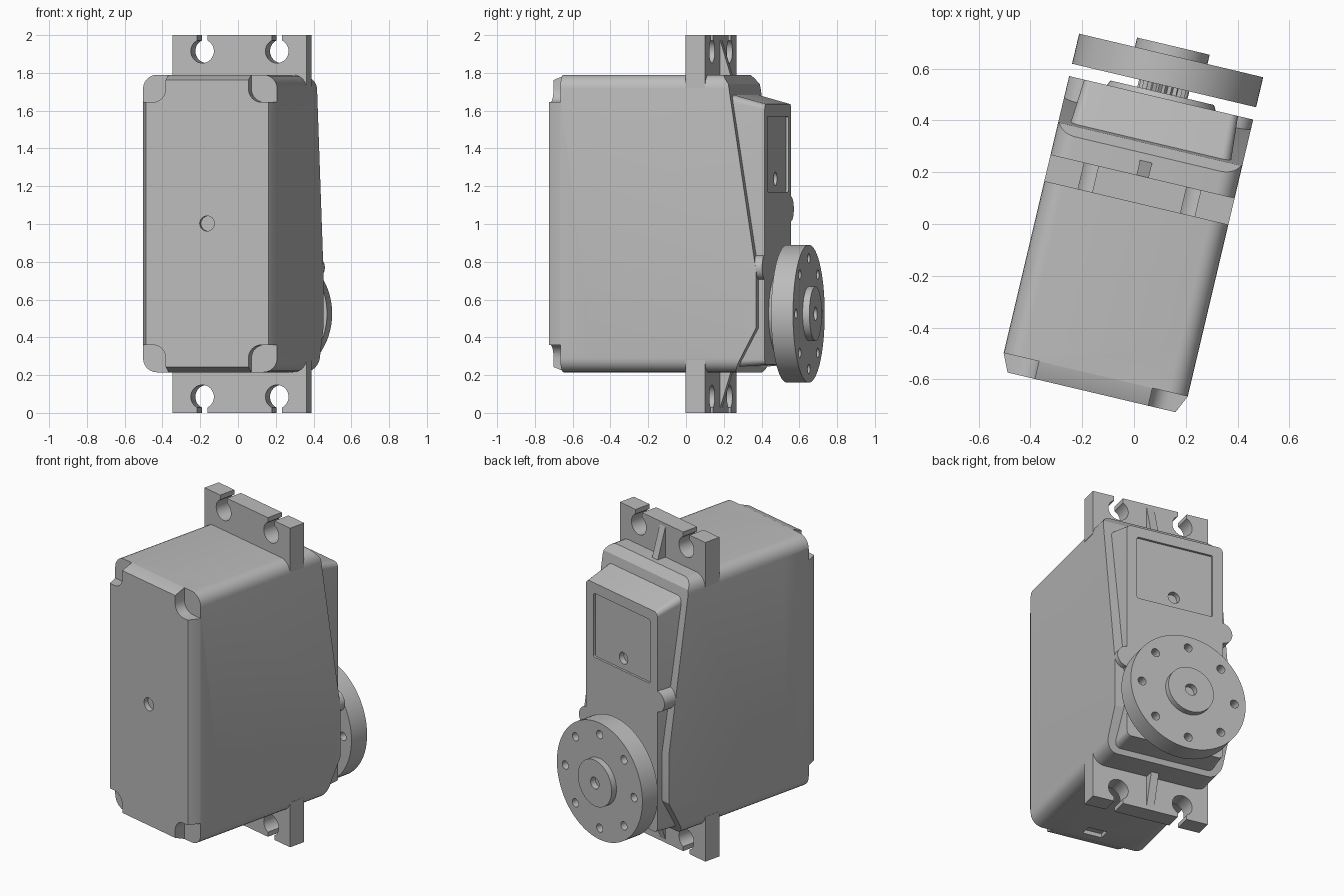
import bpy, bmesh, math
from mathutils import Matrix, Vector

cube = bpy.data.objects.get("Cube")
if cube:
    bpy.data.objects.remove(cube, do_unlink=True)

mat = bpy.data.materials.new("grey plastic")
mat.use_nodes = True
mat.diffuse_color = (0.5, 0.5, 0.5, 1)
mat.node_tree.nodes["Principled BSDF"].inputs["Base Color"].default_value = (0.5, 0.5, 0.5, 1)

CX = -0.01            # centre line of the case
W = 0.365             # half width of the case
BOT, TOP = 0.215, 1.79
MID, H = (TOP + BOT) / 2, (TOP - BOT) / 2
SHAFT_Z = 0.525
parts = []


def rect(x, z, hw, hh, r=0.0, n=6):
    """Rectangle outline, with rounded corners when r is given."""
    if r == 0:
        return [(x - hw, z - hh), (x + hw, z - hh), (x + hw, z + hh), (x - hw, z + hh)]
    pts = []
    for i, (sx, sz) in enumerate([(1, 1), (-1, 1), (-1, -1), (1, -1)]):
        for k in range(n + 1):
            a = math.pi / 2 * (i + k / n)
            pts.append((x + sx * (hw - r) + r * math.cos(a), z + sz * (hh - r) + r * math.sin(a)))
    return pts


def circle(x, z, r, n=32, tooth=0.0):
    return [(x + (r - tooth * (i % 2)) * math.cos(math.tau * i / n),
             z + (r - tooth * (i % 2)) * math.sin(math.tau * i / n)) for i in range(n)]


def prism(name, outline, y0, y1, end=None, planes=()):
    """Outline in x and z swept along y, then trimmed by planes."""
    bm = bmesh.new()
    a = [bm.verts.new((x, y0, z)) for x, z in outline]
    b = [bm.verts.new((x, y1, z)) for x, z in (end or outline)]
    bm.faces.new(a)
    bm.faces.new(b[::-1])
    for i in range(len(a)):
        j = (i + 1) % len(a)
        bm.faces.new((a[i], b[i], b[j], a[j]))
    for co, no in planes:
        bmesh.ops.bisect_plane(bm, geom=bm.verts[:] + bm.edges[:] + bm.faces[:],
                               plane_co=co, plane_no=no, clear_outer=True)
        bmesh.ops.holes_fill(bm, edges=bm.edges[:], sides=0)
    bmesh.ops.recalc_face_normals(bm, faces=bm.faces[:])
    me = bpy.data.meshes.new(name)
    bm.to_mesh(me)
    bm.free()
    me.materials.append(mat)
    ob = bpy.data.objects.new(name, me)
    bpy.context.collection.objects.link(ob)
    parts.append(ob)
    return ob


def cut(target, outline, y0, y1):
    tool = prism("cutter", outline, y0, y1)
    parts.remove(tool)
    tool.hide_render = True
    mod = target.modifiers.new("cut", "BOOLEAN")
    mod.operation, mod.solver, mod.object = "DIFFERENCE", "EXACT", tool
    bpy.context.view_layer.objects.active = target
    bpy.ops.object.modifier_apply(modifier=mod.name)
    bpy.data.objects.remove(tool, do_unlink=True)


# Main case, its back trimmed along a sloping profile
shell = rect(CX, MID, W, H, 0.075)
profile = [(0.275, 1.79), (0.314, 1.74), (0.465, 0.75), (0.465, 0.45), (0.36, 0.25)]
planes = [(Vector((0, p[0], p[1])), Vector((0, p[1] - q[1], q[0] - p[0])).normalized())
          for p, q in zip(profile, profile[1:])]
prism("main_case", shell, -0.42, 0.6, planes=planes)

# Front cover with chamfered rim, corner recesses, dimple and cable slot
planes = []
for s in (-1, 1):
    planes.append((Vector((CX + s * W, -0.60, MID)), Vector((s * 0.07, -0.032, 0)).normalized()))
    planes.append((Vector((CX, -0.60, MID + s * H)), Vector((0, -0.028, s * 0.07)).normalized()))
cover = prism("front_cover", shell, -0.67, -0.42, planes=planes)
for sx in (-1, 1):
    for sz in (-1, 1):
        cut(cover, rect(CX + sx * W, MID + sz * H, 0.14, 0.145, 0.07), -0.8, -0.60)
cut(cover, circle(CX, MID, 0.04), -0.8, -0.64)
cut(cover, rect(CX, BOT, 0.06, 0.025), -0.55, -0.48)

# Mounting tabs with open screw slots and a stiffening rib
for s, label in ((1, "upper"), (-1, "lower")):
    tab = prism(label + "_mounting_tab", rect(CX, 1 + s * 0.86, W, 0.14), 0.08, 0.187)
    for sx in (-1, 1):
        x = CX + sx * 0.203
        cut(tab, circle(x, 1 + s * 0.915, 0.063), 0, 0.3)
        cut(tab, rect(x, 1 + s * 0.97, 0.028, 0.06), 0, 0.3)
    slope = (Vector((0, 0.187, 1 + s * 0.98)), Vector((0, 0.18, s * 0.055)).normalized())
    prism(label + "_rib", rect(CX, 1 + s * 0.88, 0.024, 0.1), 0.18, 0.26, planes=[slope])

# Raised gear housing with a recessed label panel
housing = prism("gear_housing", rect(CX, 0.965, 0.32, 0.725, 0.04), 0.30, 0.498,
                end=rect(CX, 0.945, 0.305, 0.69, 0.03))
cut(housing, rect(CX, 1.37, 0.24, 0.2, 0.01), 0.484, 0.6)
cut(housing, circle(CX, 1.24, 0.036), 0.45, 0.6)

# Screw bosses on either side of the housing
for sx, z in ((1, 0.77), (-1, 1.08)):
    prism("screw_boss", circle(CX + sx * 0.30, z, 0.065), 0.30, 0.498)

# Output collar, splined shaft and round horn
prism("shaft_collar", circle(CX, SHAFT_Z, 0.22, 48), 0.49, 0.518, end=circle(CX, SHAFT_Z, 0.205, 48))
prism("splined_shaft", circle(CX, SHAFT_Z, 0.1, 50, 0.012), 0.50, 0.56)
horn = prism("horn_disc", circle(CX, SHAFT_Z, 0.365, 72), 0.547, 0.666)
for i in range(8):
    a = math.tau * i / 8
    cut(horn, circle(CX + 0.293 * math.cos(a), SHAFT_Z + 0.293 * math.sin(a), 0.026, 16), 0.5, 0.7)
hub = prism("horn_hub", circle(CX, SHAFT_Z, 0.144, 48), 0.64, 0.703)
cut(hub, circle(CX, SHAFT_Z, 0.036, 24), 0.65, 0.8)

# Turn the whole assembly and shade it
turn = Matrix.Rotation(math.radians(-13.3), 4, "Z")
bpy.ops.object.select_all(action="DESELECT")
for ob in parts:
    ob.data.transform(turn)
    ob.select_set(True)
bpy.context.view_layer.objects.active = parts[0]
bpy.ops.object.shade_smooth_by_angle(angle=math.radians(25))
